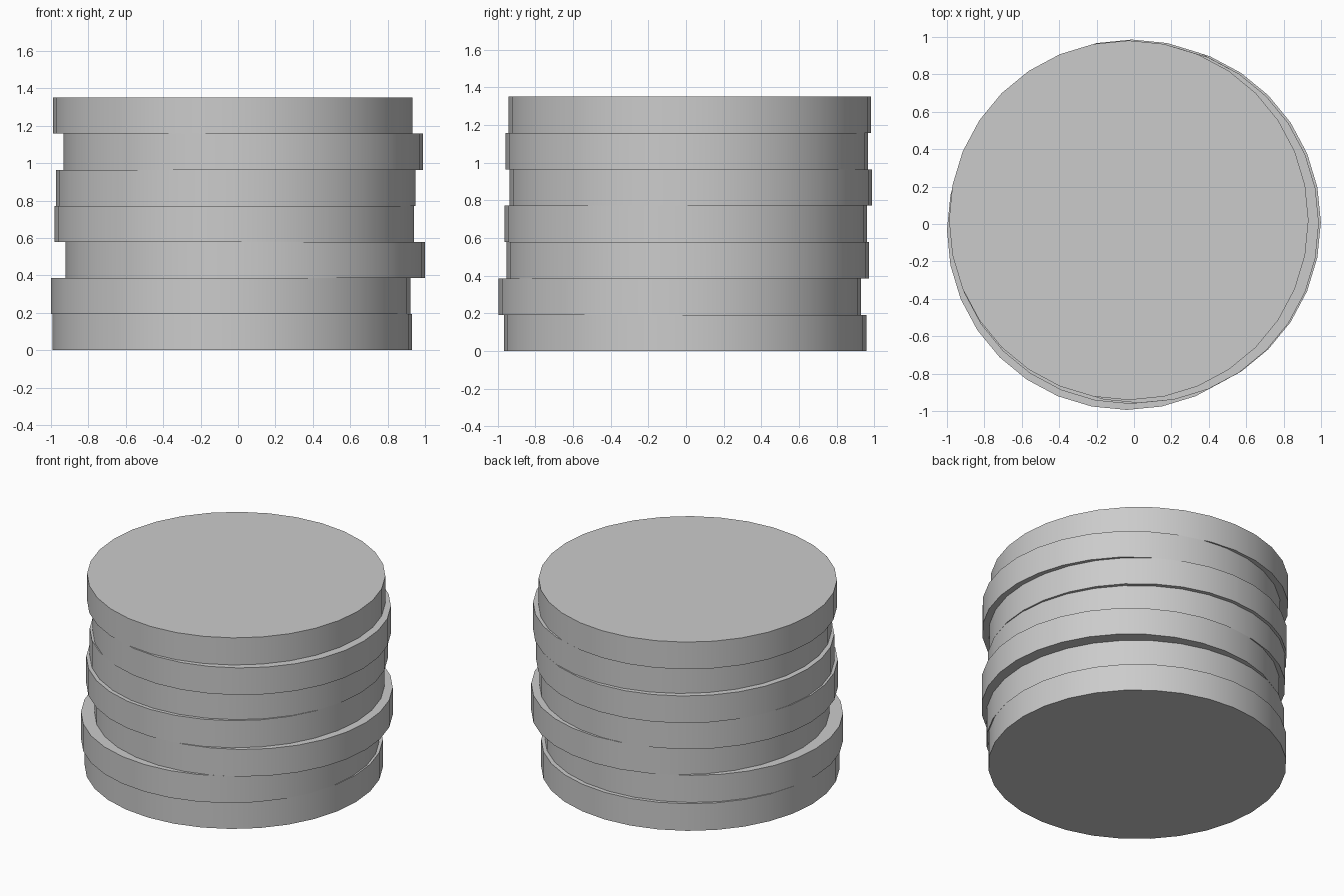
import bpy

if "Cube" in bpy.data.objects:
    bpy.data.objects.remove(bpy.data.objects["Cube"])

# one plain grey for the whole stack
grey = bpy.data.materials.new("plain grey")
grey.diffuse_color = (0.6, 0.6, 0.6, 1)
grey.use_nodes = True
grey.node_tree.nodes["Principled BSDF"].inputs["Base Color"].default_value = grey.diffuse_color

RADIUS = 0.961
HEIGHT = 1.35 / 7

# sideways offset of each disc, bottom to top
offsets = [(-0.031, -0.004), (-0.039, -0.033), (0.038, 0.009), (-0.020, -0.001),
           (-0.011, 0.025), (0.027, 0.004), (-0.028, 0.020)]

# stacked discs
for i, (x, y) in enumerate(offsets):
    bpy.ops.mesh.primitive_cylinder_add(vertices=32, radius=RADIUS, depth=HEIGHT,
                                        location=(x, y, HEIGHT * (i + 0.5)))
    disc = bpy.context.object
    disc.name = f"disc_{i + 1}"
    disc.data.materials.append(grey)
    bpy.ops.object.shade_smooth_by_angle()
